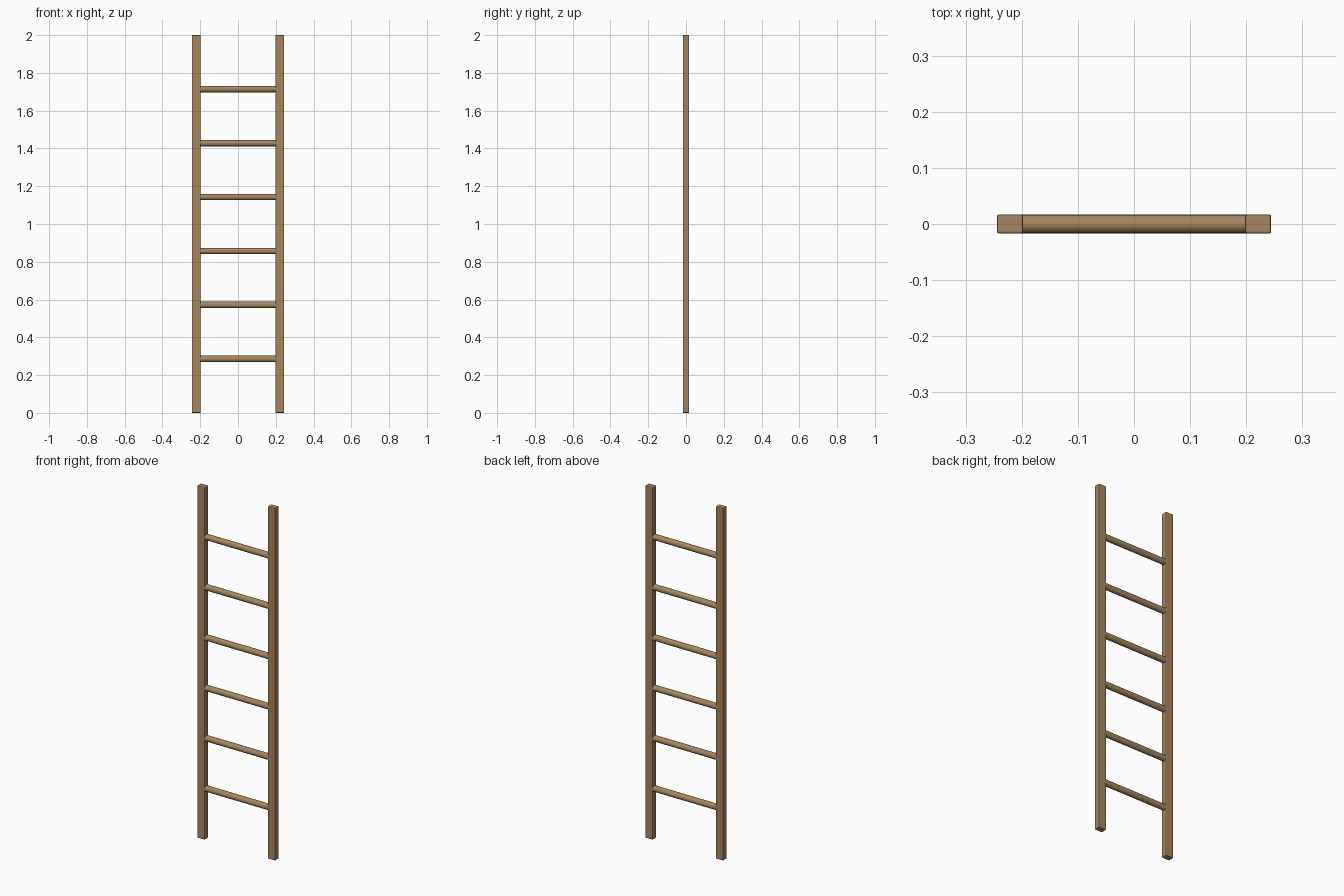
import bpy
import math

if "Cube" in bpy.data.objects:
    bpy.data.objects.remove(bpy.data.objects["Cube"])

HEIGHT = 2.0
RAIL_X, RAIL_W, DEPTH = 0.221, 0.047, 0.034
RUNGS = 6


def material(name, rgb):
    mat = bpy.data.materials.new(name)
    mat.diffuse_color = (*rgb, 1.0)
    mat.use_nodes = True
    mat.node_tree.nodes["Principled BSDF"].inputs["Base Color"].default_value = mat.diffuse_color
    return mat


wood = material("brown wood", (0.38, 0.24, 0.115))


def finish(name):
    ob = bpy.context.object
    ob.name = name
    ob.data.materials.append(wood)
    return ob


# Two upright rails with softened edges
for side, label in ((-1, "left"), (1, "right")):
    bpy.ops.mesh.primitive_cube_add(size=1, location=(side * RAIL_X, 0, HEIGHT / 2))
    rail = finish(label + "_rail")
    rail.scale = (RAIL_W, DEPTH, HEIGHT)
    bpy.ops.object.transform_apply(location=False, rotation=False, scale=True)
    bevel = rail.modifiers.new("soft edges", "BEVEL")
    bevel.width = 0.004
    bevel.segments = 2

# Evenly spaced round rungs, let a little way into the rails
for i in range(1, RUNGS + 1):
    bpy.ops.mesh.primitive_cylinder_add(
        vertices=16, radius=DEPTH / 2, depth=2 * RAIL_X - 0.03,
        location=(0, 0, HEIGHT * i / (RUNGS + 1)), rotation=(0, math.pi / 2, 0))
    finish(f"rung_{i}")
    bpy.ops.object.shade_smooth_by_angle(angle=math.radians(40))
